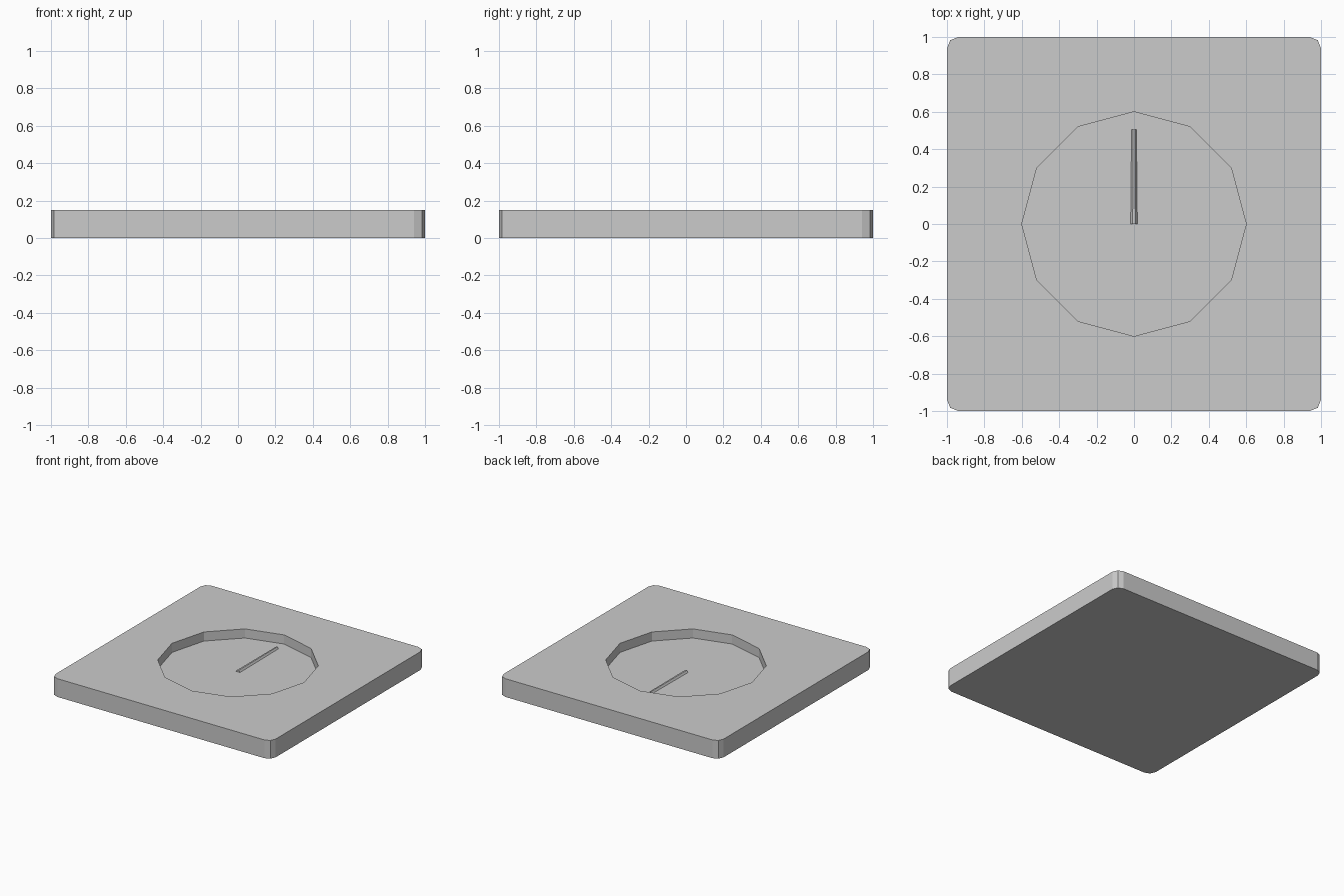
import bpy, bmesh, math

cube = bpy.data.objects.get("Cube")
if cube:
    bpy.data.objects.remove(cube, do_unlink=True)

HEIGHT, FLOOR = 0.15, 0.075

grey = bpy.data.materials.new("plain_grey")
grey.use_nodes = True
colour = (0.6, 0.6, 0.6, 1)
grey.diffuse_color = colour
grey.node_tree.nodes["Principled BSDF"].inputs["Base Color"].default_value = colour


def make_object(name, bm):
    bmesh.ops.recalc_face_normals(bm, faces=bm.faces)
    mesh = bpy.data.meshes.new(name)
    bm.to_mesh(mesh)
    bm.free()
    mesh.materials.append(grey)
    obj = bpy.data.objects.new(name, mesh)
    bpy.context.collection.objects.link(obj)
    return obj


# Square plate with its upright corners bevelled
bm = bmesh.new()
bmesh.ops.create_cube(bm, size=2)
for v in bm.verts:
    v.co.z = HEIGHT if v.co.z > 0 else 0
corners = [e for e in bm.edges if abs(e.verts[0].co.z - e.verts[1].co.z) > 0.1]
bmesh.ops.bevel(bm, geom=corners, offset=0.06, segments=2, profile=0.5, affect='EDGES')
plate = make_object("plate", bm)

# Twelve-sided recess cut into the top
bm = bmesh.new()
bmesh.ops.create_cone(bm, cap_ends=True, segments=12, radius1=0.6, radius2=0.6, depth=0.2)
bmesh.ops.translate(bm, verts=bm.verts, vec=(0, 0, FLOOR + 0.1))
cutter = make_object("recess_cutter", bm)
cutter.hide_render = True
cutter.hide_viewport = True
cut = plate.modifiers.new("recess", 'BOOLEAN')
cut.operation = 'DIFFERENCE'
cut.solver = 'EXACT'
cut.object = cutter
bpy.context.view_layer.update()
cut_mesh = bpy.data.meshes.new_from_object(
    plate.evaluated_get(bpy.context.evaluated_depsgraph_get()))
plate.modifiers.clear()
plate.data = cut_mesh
bpy.data.objects.remove(cutter, do_unlink=True)

# Slim tapering pointer with a narrow raised top, lying on the recess floor
bm = bmesh.new()
rings = []
for y, base, top in ((0, 0.018, 0.007), (0.505, 0.013, 0.005)):
    rings.append([bm.verts.new((x, y, z)) for x, z in (
        (-base, FLOOR), (base, FLOOR), (top, FLOOR + 0.015), (-top, FLOOR + 0.015))])
for ring in rings:
    bm.faces.new(ring)
for i in range(4):
    j = (i + 1) % 4
    bm.faces.new((rings[0][i], rings[0][j], rings[1][j], rings[1][i]))
make_object("pointer", bm)
